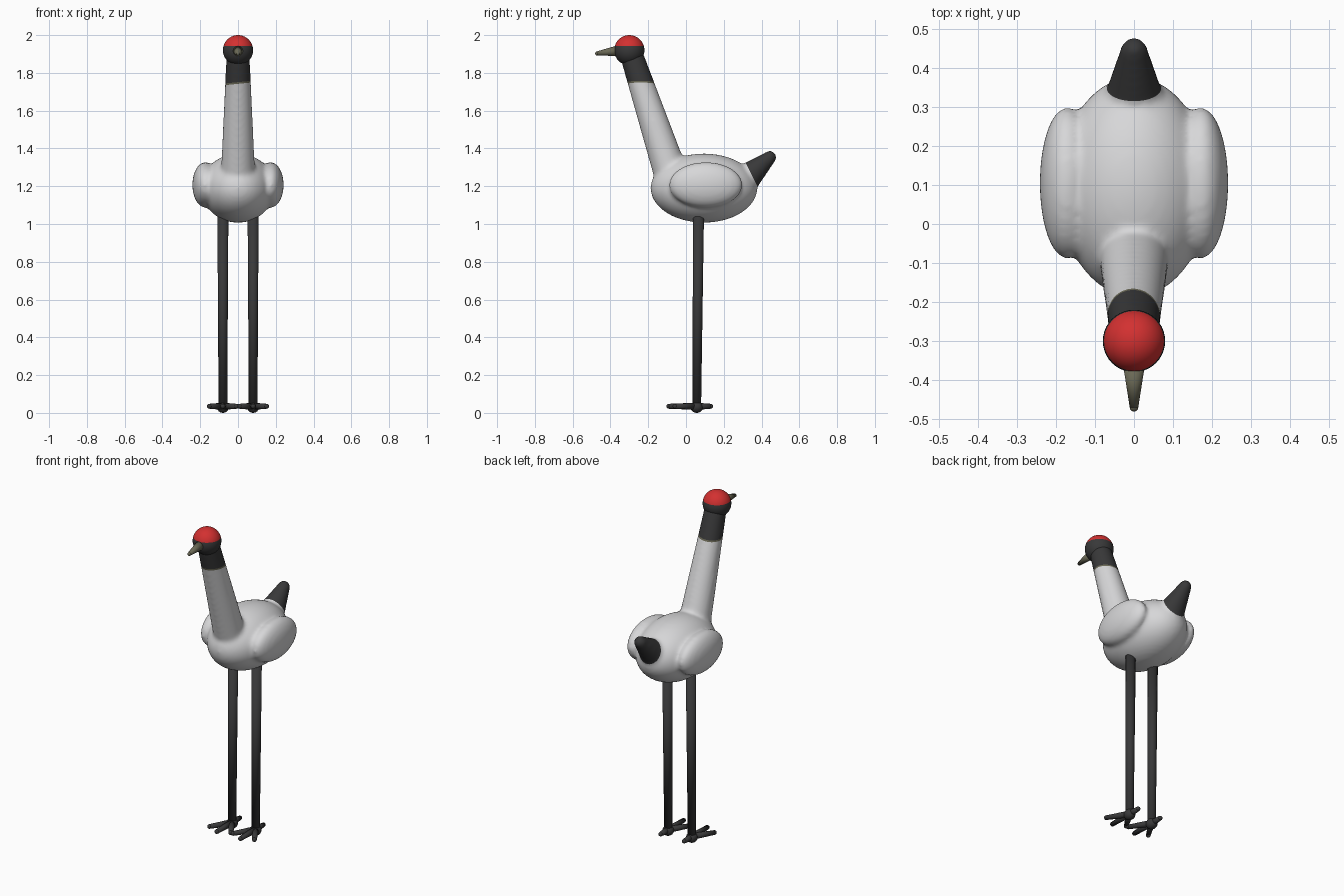
import bpy, bmesh, math
from mathutils import Vector, Matrix

if "Cube" in bpy.data.objects:
    bpy.data.objects.remove(bpy.data.objects["Cube"])


def material(name, rgb):
    m = bpy.data.materials.new(name)
    m.diffuse_color = (*rgb, 1)
    m.use_nodes = True
    m.node_tree.nodes["Principled BSDF"].inputs["Base Color"].default_value = m.diffuse_color
    return m


WHITE = material("white feathers", (0.68, 0.68, 0.69))
BLACK = material("black feathers", (0.04, 0.04, 0.041))
RED = material("red crown", (0.65, 0.03, 0.03))
HORN = material("horn beak", (0.15, 0.145, 0.095))


def ball(bm, centre, radii, seg=32):
    mat = Matrix.Translation(centre) @ Matrix.Diagonal((*radii, 1))
    bmesh.ops.create_uvsphere(bm, u_segments=seg, v_segments=seg // 2, radius=1, matrix=mat)


def limb(bm, a, b, ra, rb, seg=24):
    """Tapered rod with rounded ends."""
    a, b = Vector(a), Vector(b)
    d = b - a
    mat = Matrix.Translation((a + b) / 2) @ d.to_track_quat('Z', 'Y').to_matrix().to_4x4()
    bmesh.ops.create_cone(bm, cap_ends=True, segments=seg, radius1=ra, radius2=rb,
                          depth=d.length, matrix=mat)
    ball(bm, a, (ra,) * 3, seg)
    ball(bm, b, (rb,) * 3, seg)


def cut(bm, point, normal):
    bmesh.ops.bisect_plane(bm, geom=bm.verts[:] + bm.edges[:] + bm.faces[:],
                           plane_co=point, plane_no=normal)


def make(name, bm, mats):
    me = bpy.data.meshes.new(name)
    for f in bm.faces:
        f.smooth = True
    bm.to_mesh(me)
    bm.free()
    for m in mats:
        me.materials.append(m)
    ob = bpy.data.objects.new(name, me)
    bpy.context.collection.objects.link(ob)
    return ob


# Body, wings, neck and tail, fused into one soft skin
bm = bmesh.new()
ball(bm, (0, 0.095, 1.19), (0.195, 0.283, 0.183), 48)
for s in (-1, 1):
    ball(bm, (0.172 * s, 0.105, 1.207), (0.07, 0.195, 0.121), 40)
limb(bm, (0, -0.085, 1.28), (0, -0.285, 1.885), 0.09, 0.062, 32)
limb(bm, (0, 0.26, 1.19), (0, 0.444, 1.353), 0.098, 0.036, 32)
body = make("body", bm, [])
rm = body.modifiers.new("fuse", 'REMESH')
rm.mode = 'VOXEL'
rm.voxel_size = 0.011
sm = body.modifiers.new("soften", 'SMOOTH')
sm.factor = 0.5
sm.iterations = 10
fused = bpy.data.meshes.new_from_object(body.evaluated_get(bpy.context.evaluated_depsgraph_get()))
bpy.data.objects.remove(body)

# Colour borders: black collar with a thin horn line, black tail
bm = bmesh.new()
bm.from_mesh(fused)
collar_n = Vector((-0.1, 0, 1)).normalized()
collar = Vector((0, -0.235, 1.742))
collar_top = collar + collar_n * 0.009
tail_n = Vector((0, 0.894, 0.447))
tail = Vector((0, 0.345, 1.265))
for p, n in ((collar, collar_n), (collar_top, collar_n), (tail, tail_n)):
    cut(bm, p, n)
for f in bm.faces:
    c = f.calc_center_median()
    f.material_index = 0
    if (c - collar_top).dot(collar_n) > 0:
        f.material_index = 1
    elif (c - collar).dot(collar_n) > 0:
        f.material_index = 2
    elif c.y > 0.2 and (c - tail).dot(tail_n) > 0:
        f.material_index = 1
make("body_neck_and_tail", bm, [WHITE, BLACK, HORN])

# Head with red crown
bm = bmesh.new()
ball(bm, (0, -0.30, 1.92), (0.08, 0.08, 0.08), 40)
cut(bm, (0, 0, 1.942), (0, 0, 1))
for f in bm.faces:
    f.material_index = int(f.calc_center_median().z > 1.942)
make("head", bm, [BLACK, RED])

# Beak
bm = bmesh.new()
limb(bm, (0, -0.355, 1.918), (0, -0.47, 1.903), 0.029, 0.011)
make("beak", bm, [HORN])

# Legs and feet
for s, side in ((-1, "left"), (1, "right")):
    x, y = 0.08 * s, 0.057
    bm = bmesh.new()
    limb(bm, (x, y, 0.035), (x, 0.066, 1.04), 0.023, 0.029)
    make(side + "_leg", bm, [BLACK])
    bm = bmesh.new()
    ball(bm, (x, y, 0.031), (0.032, 0.034, 0.031), 24)
    for dx, dy in ((0, -0.148), (-0.072, -0.115), (0.072, -0.115), (0, 0.074)):
        limb(bm, (x, y, 0.035), (x + dx, y + dy, 0.035), 0.019, 0.013, 16)
    make(side + "_foot", bm, [BLACK])
